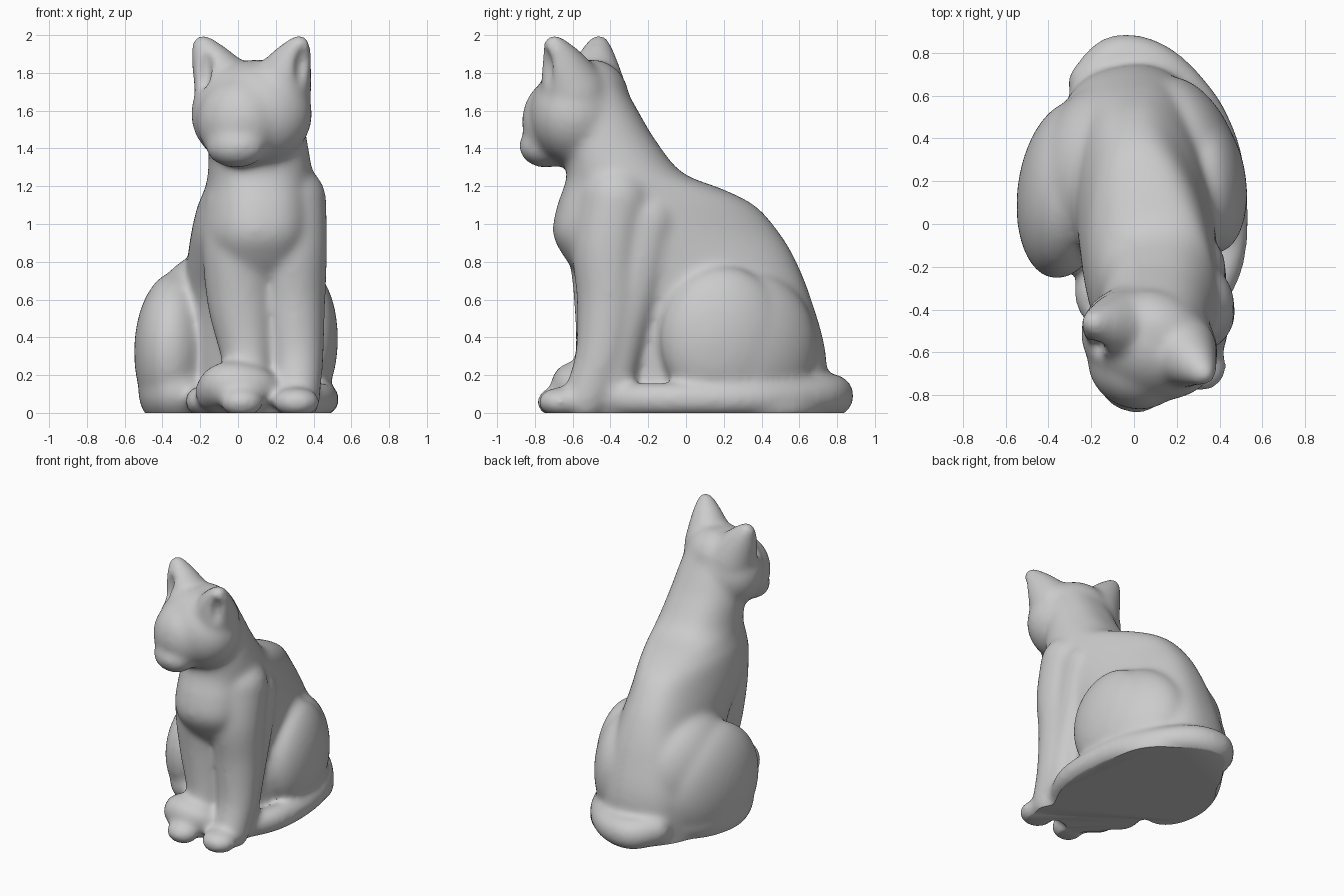
import bpy, bmesh, math
from mathutils import Vector, Matrix

if "Cube" in bpy.data.objects:
    bpy.data.objects.remove(bpy.data.objects["Cube"])

bm = bmesh.new()


def spline(rows, steps):
    """Catmull-Rom interpolation of rows of numbers."""
    out = []
    for i in range(len(rows) - 1):
        a, b, c, d = (Vector(rows[min(max(i + k, 0), len(rows) - 1)]) for k in (-1, 0, 1, 2))
        for s in range(steps):
            t = s / steps
            out.append(0.5 * (2 * b + (c - a) * t + (2 * a - 5 * b + 4 * c - d) * t ** 2
                              + (3 * b - a - 3 * c + d) * t ** 3))
    return out + [Vector(rows[-1])]


def ball(target, centre, radii, turn=0, sub=4):
    m = (Matrix.Translation(centre) @ Matrix.Rotation(math.radians(turn), 4, 'Z')
         @ Matrix.Diagonal((*radii, 1)))
    bmesh.ops.create_icosphere(target, subdivisions=sub, radius=1, matrix=m)


def limb(rows, steps=8):
    for x, y, z, r in spline(rows, steps):
        ball(bm, (x, y, z), (r, r, r), sub=3)


def loft(rows, steps=4, n=48):
    """Egg-shaped level sections: z, front x y, back x y, half width front, back."""
    rings = []
    for z, fx, fy, bx, by, wf, wb in spline(rows, steps):
        f, b = Vector((fx, fy, z)), Vector((bx, by, z))
        side = Vector((b.y - f.y, f.x - b.x, 0)).normalized()
        ring = []
        for k in range(n):
            a = 2 * math.pi * k / n
            u, s = (1 - math.cos(a)) / 2, math.sin(a)
            w = (wf + (wb - wf) * u) * math.copysign(abs(s) ** 0.8, s)
            ring.append(bm.verts.new(f.lerp(b, u) + side * w))
        rings.append(ring)
    for lo, hi in zip(rings, rings[1:]):
        for k in range(n):
            bm.faces.new((lo[k], lo[k - 1], hi[k - 1], hi[k]))
    bm.faces.new(rings[0])
    bm.faces.new(rings[-1][::-1])


# Torso and neck
loft([
    (-0.04, .12, -.40, -.05, .72, .29, .43),
    (0.30, .13, -.42, -.07, .735, .28, .42),
    (0.60, .14, -.47, -.05, .66, .29, .37),
    (0.80, .14, -.62, -.03, .585, .33, .31),
    (0.95, .15, -.70, -.02, .50, .36, .27),
    (1.10, .15, -.68, .01, .37, .345, .25),
    (1.19, .14, -.65, .06, .20, .32, .24),
    (1.28, .13, -.63, .10, -.02, .30, .25),
    (1.45, .11, -.65, .10, -.16, .28, .24),
    (1.60, .09, -.65, .11, -.25, .26, .22),
    (1.75, .09, -.62, .10, -.335, .22, .19)])

# Haunches, each with a fuller ball that blends it into the rump
ball(bm, (-.32, .16, .33), (.225, .42, .43), -8)
ball(bm, (-.29, .15, .12), (.235, .39, .22), -8)
ball(bm, (-.20, .26, .42), (.26, .40, .42), -15)
ball(bm, (.345, .20, .40), (.18, .34, .385), 8)
ball(bm, (.26, .33, .36), (.22, .38, .40), 22)
ball(bm, (-.20, -.31, .07), (.08, .15, .08))

# Solid footing between tail and feet
ball(bm, (.10, -.18, .03), (.34, .42, .11))
ball(bm, (.12, .38, .03), (.34, .36, .11))

# Shoulders running down into the front legs, then the paws
limb([(.27, -.37, 1.13, .20), (.28, -.41, .88, .195), (.295, -.41, .60, .17),
      (.315, -.45, .30, .14), (.31, -.53, .08, .125)])
limb([(.02, -.40, 1.10, .20), (.01, -.42, .88, .20), (.02, -.41, .60, .185),
      (.05, -.45, .30, .14), (.04, -.53, .08, .12)])
limb([(.26, -.20, 1.02, .17), (.27, -.26, .75, .165), (.29, -.35, .40, .14), (.30, -.40, .12, .12)])
ball(bm, (.02, -.69, .065), (.115, .10, .08))
ball(bm, (.31, -.665, .065), (.125, .12, .08))

# Tail wrapping round the right side to the front paws
limb([(-.20, .66, .12, .11), (-.08, .77, .10, .115), (.10, .74, .10, .11), (.28, .58, .09, .10),
      (.40, .36, .085, .095), (.445, .10, .08, .09), (.43, -.16, .08, .09), (.34, -.35, .08, .09),
      (.20, -.50, .10, .09), (.08, -.59, .15, .11), (-.06, -.58, .155, .125), (-.12, -.50, .12, .11)])

# Head, face and muzzle
ball(bm, (.072, -.555, 1.59), (.33, .26, .285), -22)
ball(bm, (.01, -.66, 1.55), (.23, .205, .24), -22)
ball(bm, (-.01, -.745, 1.42), (.165, .135, .115), -22)
ball(bm, (.10, -.50, 1.68), (.24, .19, .20), -22)

# Ears
limb([(-.185, -.462, 1.95, .062), (-.13, -.475, 1.85, .115), (-.05, -.49, 1.70, .18)])
limb([(.323, -.698, 1.95, .062), (.275, -.65, 1.85, .115), (.21, -.59, 1.70, .18)])

mesh = bpy.data.meshes.new("cat")
bm.to_mesh(mesh)
bm.free()
cat = bpy.data.objects.new("cat", mesh)
bpy.context.collection.objects.link(cat)

# Hollows inside the ears
bc = bmesh.new()
ball(bc, (-.185, -.585, 1.83), (.045, .06, .12), -40)
ball(bc, (.35, -.755, 1.83), (.045, .06, .12), 40)
cm = bpy.data.meshes.new("ear_hollow_cutter")
bc.to_mesh(cm)
bc.free()
cutter = bpy.data.objects.new("ear_hollow_cutter", cm)
bpy.context.collection.objects.link(cutter)
cutter.hide_render = True

# Fuse everything into one smooth skin
fuse = cat.modifiers.new("fuse", 'REMESH')
fuse.mode, fuse.voxel_size = 'VOXEL', 0.016
cut = cat.modifiers.new("ear_hollows", 'BOOLEAN')
cut.operation, cut.object = 'DIFFERENCE', cutter
again = cat.modifiers.new("even_out", 'REMESH')
again.mode, again.voxel_size = 'VOXEL', 0.016
soft = cat.modifiers.new("soften", 'SMOOTH')
soft.factor, soft.iterations = 0.5, 24
baked = bpy.data.meshes.new_from_object(cat.evaluated_get(bpy.context.evaluated_depsgraph_get()))
cat.modifiers.clear()
bpy.data.objects.remove(cutter)

# Slice the underside flat
bm = bmesh.new()
bm.from_mesh(baked)
cutting = bmesh.ops.bisect_plane(bm, geom=bm.verts[:] + bm.edges[:] + bm.faces[:],
                                 plane_co=(0, 0, 0.008), plane_no=(0, 0, 1), clear_inner=True)
rim = [e for e in cutting["geom_cut"] if isinstance(e, bmesh.types.BMEdge)]
bmesh.ops.holes_fill(bm, edges=rim, sides=0)
bmesh.ops.translate(bm, verts=bm.verts, vec=(0, 0, -0.008))
bmesh.ops.recalc_face_normals(bm, faces=bm.faces)
bm.to_mesh(baked)
bm.free()
cat.data = baked
bpy.context.view_layer.objects.active = cat
cat.select_set(True)
bpy.ops.object.shade_smooth_by_angle(angle=math.radians(35))
